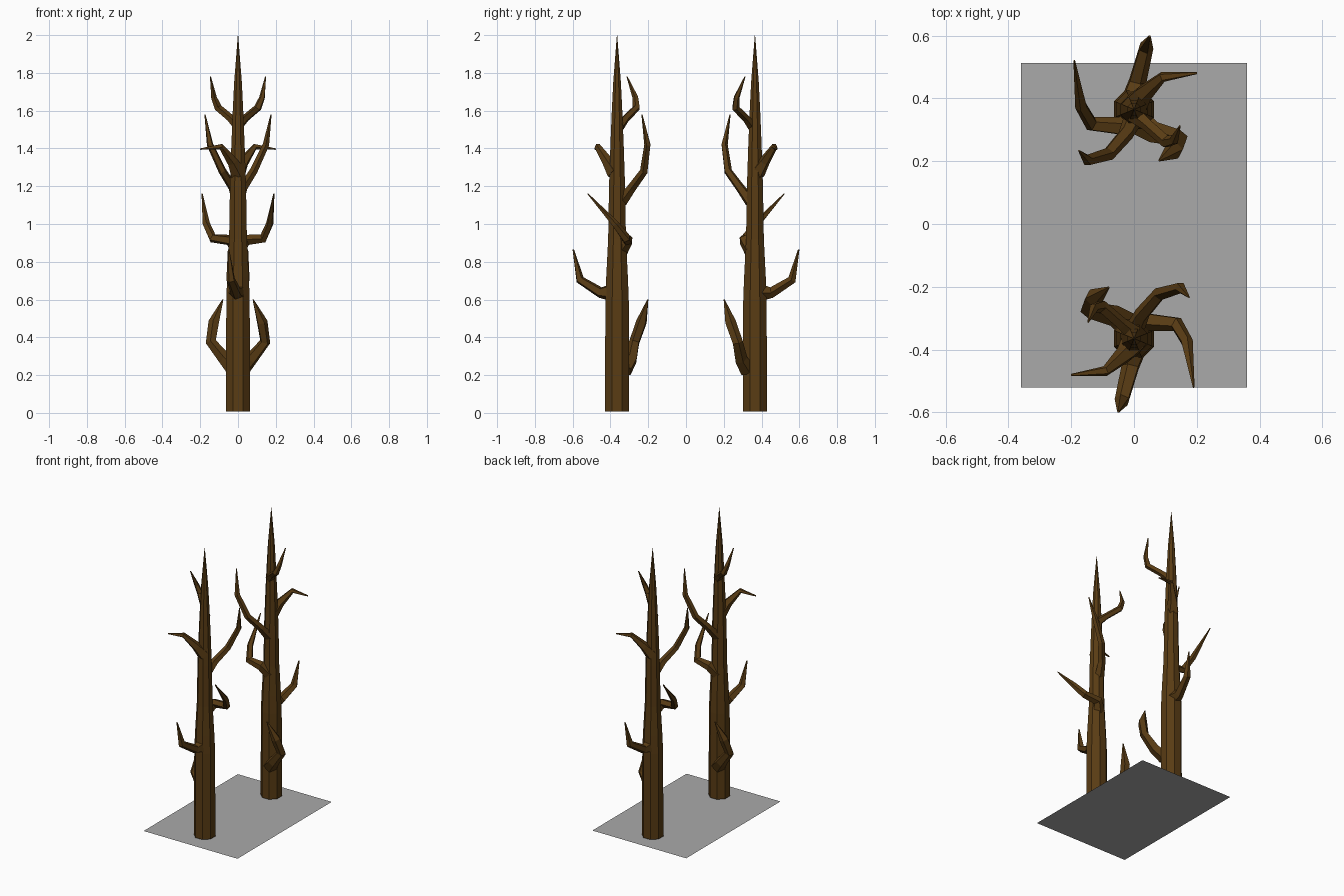
import bpy, bmesh, math
from mathutils import Vector, Matrix

if "Cube" in bpy.data.objects:
    bpy.data.objects.remove(bpy.data.objects["Cube"])


def material(name, rgb):
    m = bpy.data.materials.new(name)
    m.diffuse_color = (*rgb, 1)
    m.use_nodes = True
    m.node_tree.nodes["Principled BSDF"].inputs["Base Color"].default_value = m.diffuse_color
    return m


bark = material("dark_bark", (0.10, 0.045, 0.007))
grey = material("ground_grey", (0.40, 0.40, 0.40))


def add_object(name, bm, mat, turn=0.0):
    bmesh.ops.transform(bm, matrix=Matrix.Rotation(turn, 4, 'Z'), verts=bm.verts)
    mesh = bpy.data.meshes.new(name)
    bm.to_mesh(mesh)
    bm.free()
    mesh.materials.append(mat)
    obj = bpy.data.objects.new(name, mesh)
    bpy.context.collection.objects.link(obj)
    return obj


def limb(name, path, sides, turn, phase=0.0):
    """Faceted tapering tube through (x, y, z, radius) points, pointed at the end."""
    pts = [Vector(p[:3]) for p in path]
    bm = bmesh.new()
    rings = []
    side = None
    for i, p in enumerate(pts):
        before = (p - pts[i - 1]).normalized() if i else Vector()
        after = (pts[i + 1] - p).normalized() if i < len(pts) - 1 else Vector()
        t = (before + after).normalized()
        if side is None:
            side = t.cross(Vector((0, 1, 0) if abs(t.y) < 0.8 else (1, 0, 0)))
        side = (side - t * side.dot(t)).normalized()
        up = t.cross(side)
        ring = []
        for k in range(sides):
            a = 2 * math.pi * k / sides + phase
            ring.append(bm.verts.new(p + path[i][3] * (side * math.cos(a) + up * math.sin(a))))
        rings.append(ring)
    for r0, r1 in zip(rings, rings[1:]):
        for k in range(sides):
            j = (k + 1) % sides
            bm.faces.new((r0[k], r0[j], r1[j], r1[k]))
    bm.faces.new(rings[0][::-1])
    bm.faces.new(rings[-1])
    bmesh.ops.recalc_face_normals(bm, faces=bm.faces)
    return add_object(name, bm, bark, turn)


Y = -0.365  # trunk centre line of the front tree

trunk = [(0, Y, 0.008, 0.069), (0, Y, 0.60, 0.067), (0, Y, 0.72, 0.062),
         (0, Y, 0.92, 0.051), (0, Y, 1.20, 0.046), (0, Y, 1.42, 0.038),
         (0, Y, 1.60, 0.030), (0, Y, 1.75, 0.022), (0, Y, 2.0, 0.001)]

branches = {
    "low_hooked_branch": [(-0.02, -0.325, 0.23, 0.045), (-0.07, -0.29, 0.285, 0.036),
                          (-0.143, -0.272, 0.375, 0.029), (-0.127, -0.235, 0.48, 0.030),
                          (-0.080, -0.202, 0.60, 0.003)],
    "outer_thick_branch": [(0.0, -0.38, 0.64, 0.055), (-0.01, -0.455, 0.638, 0.030),
                           (-0.038, -0.562, 0.705, 0.024), (-0.05, -0.597, 0.865, 0.004)],
    "middle_curled_branch": [(0.0, -0.345, 0.86, 0.04), (0.04, -0.310, 0.915, 0.032),
                             (0.135, -0.318, 0.925, 0.025), (0.168, -0.375, 1.00, 0.020),
                             (0.190, -0.520, 1.16, 0.003)],
    "outer_thin_branch": [(0.0, -0.375, 1.27, 0.045), (-0.03, -0.415, 1.33, 0.030),
                          (-0.09, -0.468, 1.410, 0.017), (-0.20, -0.481, 1.397, 0.004)],
    "tall_curved_branch": [(0.0, -0.34, 1.12, 0.032), (0.025, -0.288, 1.19, 0.025),
                           (0.082, -0.222, 1.28, 0.022), (0.148, -0.203, 1.42, 0.018),
                           (0.175, -0.233, 1.58, 0.003)],
    "top_branch": [(0.0, -0.35, 1.52, 0.028), (-0.04, -0.318, 1.56, 0.021),
                   (-0.105, -0.262, 1.615, 0.021), (-0.128, -0.268, 1.67, 0.016),
                   (-0.146, -0.312, 1.78, 0.003)],
}

# Two matching trees, the rear one turned half a circle
for label, turn in (("front", 0.0), ("rear", math.pi)):
    limb(label + "_trunk", trunk, 8, turn, math.pi / 8)
    for name, path in branches.items():
        limb(label + "_" + name, path, 5, turn, 0.4)

# Flat ground sheet
bm = bmesh.new()
bm.faces.new([bm.verts.new(c) for c in ((-0.36, -0.52, 0), (0.36, -0.52, 0),
                                        (0.36, 0.512, 0), (-0.36, 0.512, 0))])
add_object("ground_sheet", bm, grey)
